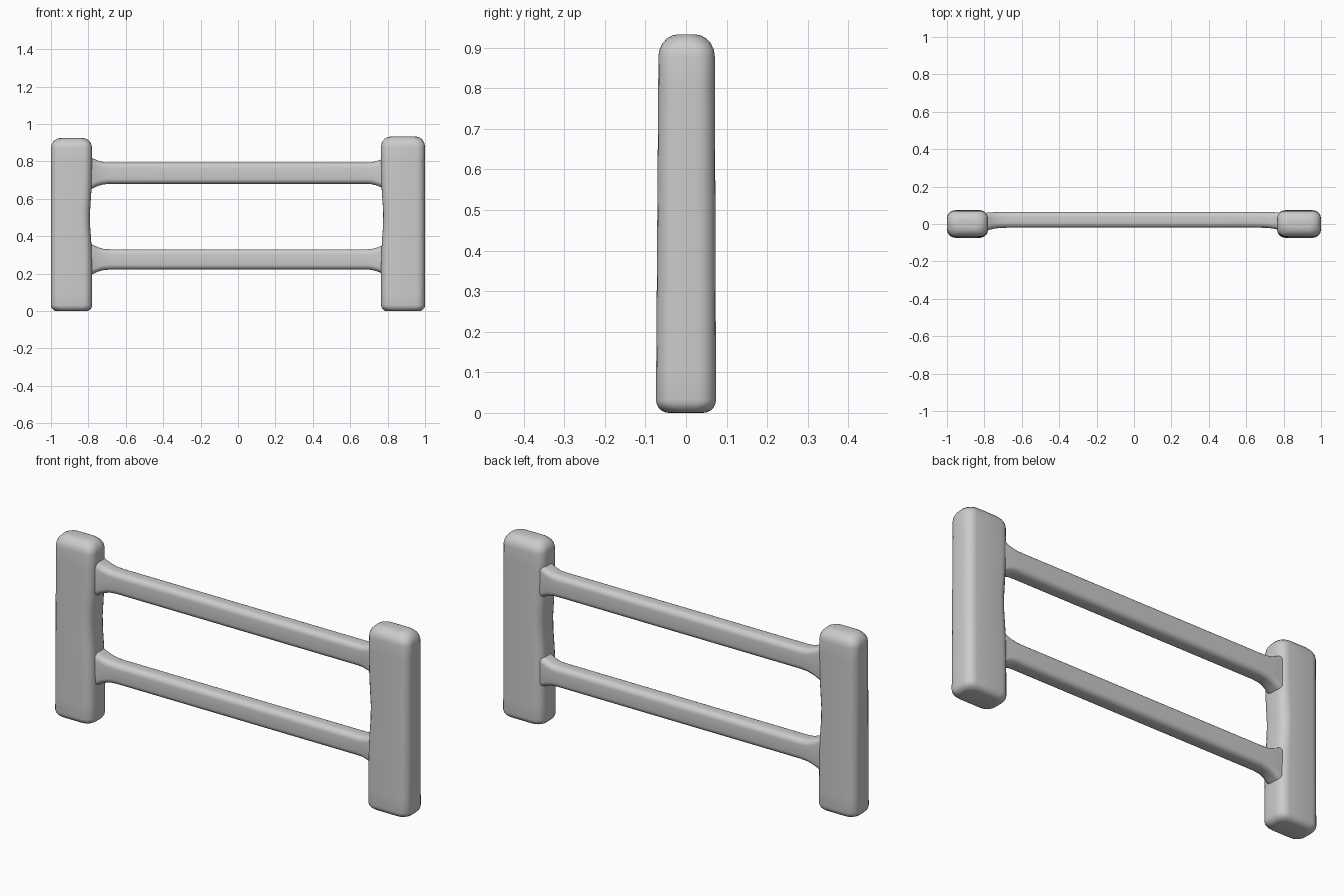
import bpy, bmesh, math
from mathutils import Vector

cube = bpy.data.objects.get("Cube")
if cube:
    bpy.data.objects.remove(cube, do_unlink=True)

grey = bpy.data.materials.new("plain_grey")
grey.use_nodes = True
colour = (0.6, 0.6, 0.6, 1)
grey.diffuse_color = colour
grey.node_tree.nodes["Principled BSDF"].inputs["Base Color"].default_value = colour


def rounded_ring(a0, a1, b0, b1, radius, steps=5):
    """Rounded rectangle as a list of 2D points."""
    r = min(radius, (a1 - a0) / 2.01, (b1 - b0) / 2.01)
    corners = [(a1 - r, b1 - r), (a0 + r, b1 - r), (a0 + r, b0 + r), (a1 - r, b0 + r)]
    pts = []
    for i, (ca, cb) in enumerate(corners):
        for k in range(steps + 1):
            t = math.pi / 2 * (i + k / steps)
            pts.append((ca + r * math.cos(t), cb + r * math.sin(t)))
    return pts


def loft(name, stations, radius, place):
    """Skin rounded rectangles (t, a0, a1, b0, b1) and cap both ends."""
    bm = bmesh.new()
    rings = [[bm.verts.new(place(s[0], a, b)) for a, b in rounded_ring(*s[1:], radius)]
             for s in stations]
    for low, high in zip(rings, rings[1:]):
        for i in range(len(low)):
            j = (i + 1) % len(low)
            bm.faces.new((low[i], low[j], high[j], high[i]))
    bm.faces.new(rings[0])
    bm.faces.new(rings[-1])
    bmesh.ops.recalc_face_normals(bm, faces=bm.faces)
    mesh = bpy.data.meshes.new(name)
    bm.to_mesh(mesh)
    bm.free()
    mesh.materials.append(grey)
    for p in mesh.polygons:
        p.use_smooth = True
    obj = bpy.data.objects.new(name, mesh)
    bpy.context.collection.objects.link(obj)
    return obj


def post(name, side, inner, top):
    """Upright with soft ends and a slight waist on its inner face."""
    stations = []

    def add(z, inset, waist=0.0, lean=0.0):
        stations.append((z, inner + waist + inset, 1.0 - inset,
                         -0.074 + lean + inset, 0.074 - lean / 2 - inset))

    for k in range(6):                      # rounded foot
        t = math.pi / 2 * k / 5
        add(0.032 * (1 - math.cos(t)), 0.032 * (1 - math.sin(t)))
    for k in range(1, 12):                  # shaft
        f = k / 12
        z = 0.032 + f * (top - 0.087)
        add(z, 0, 0.012 * math.exp(-((z - 0.5) / 0.13) ** 2), 0.006 * f)
    for k in range(6):                      # rounded head
        t = math.pi / 2 * k / 5
        add(top - 0.055 + 0.055 * math.sin(t), 0.05 * (1 - math.cos(t)), 0, 0.006)
    return loft(name, stations, 0.045, lambda t, a, b: Vector((side * a, b, t)))


def rail(name, z0, z1):
    """Crossbar that swells where it meets the posts."""
    stations = []
    for x in (-0.82, -0.79, -0.77, -0.75, -0.72, -0.68, -0.4, 0,
              0.4, 0.68, 0.71, 0.74, 0.76, 0.78, 0.82):
        reach = max(0, abs(x) - 0.69) / 0.09
        flare = 0.026 * min(reach, 1.2) ** 2
        stations.append((x, -0.02 - flare / 2, 0.065 - flare / 6, z0 - flare, z1 + flare))
    return loft(name, stations, 0.028, lambda t, a, b: Vector((t, a, b)))


post("right_post", -1, 0.78, 0.925)
post("left_post", 1, 0.765, 0.933)
rail("lower_rail", 0.222, 0.33)
rail("upper_rail", 0.68, 0.793)
